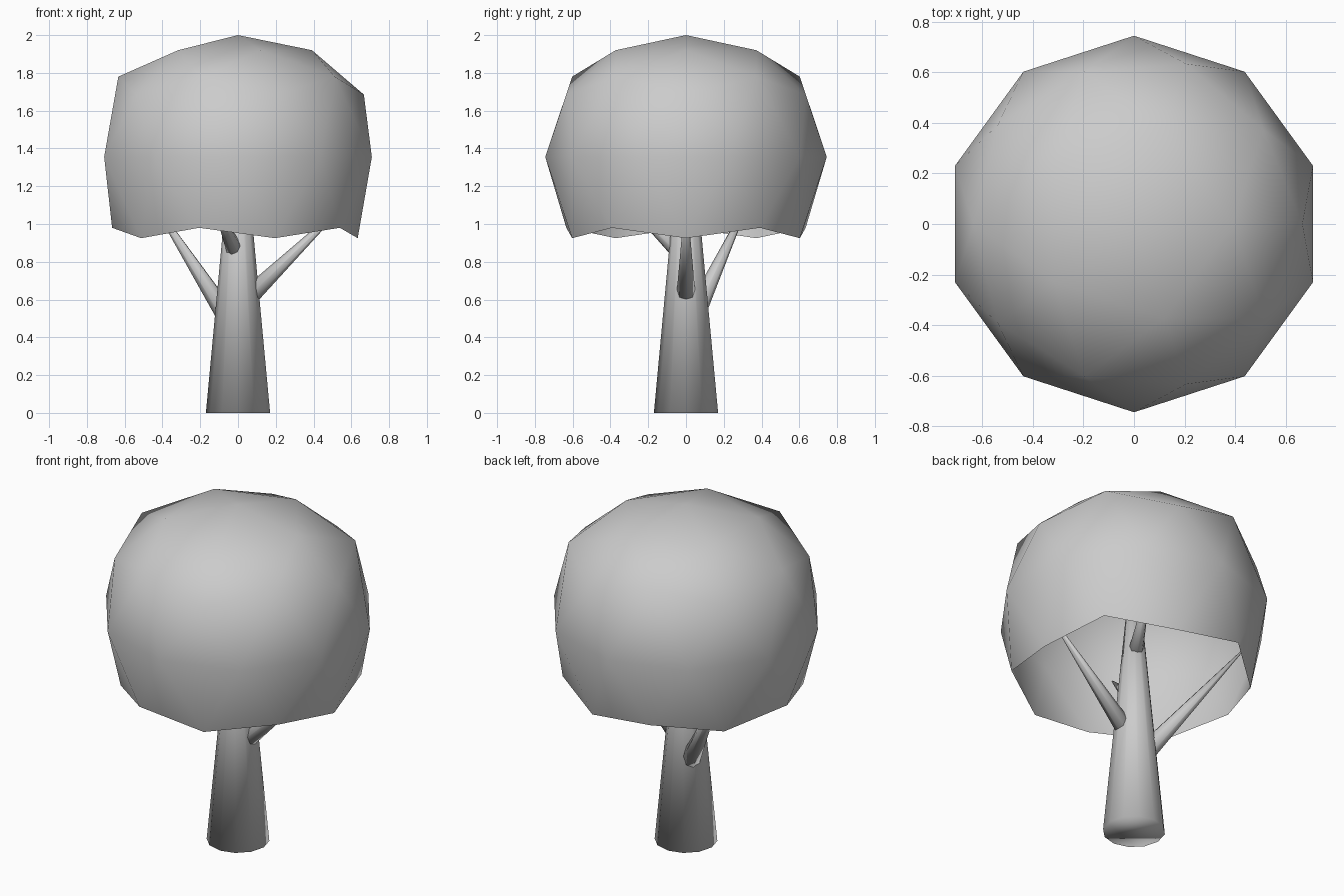
import bpy, bmesh
from math import cos, sin, radians
from mathutils import Vector

if "Cube" in bpy.data.objects:
    bpy.data.objects.remove(bpy.data.objects["Cube"])


def finish(bm, name):
    me = bpy.data.meshes.new(name)
    bm.to_mesh(me)
    bm.free()
    for p in me.polygons:
        p.use_smooth = True
    ob = bpy.data.objects.new(name, me)
    bpy.context.collection.objects.link(ob)
    return ob


def limb(name, a, b, r1, r2, sides):
    """Tapered limb from point a to point b."""
    a, b = Vector(a), Vector(b)
    d = b - a
    bm = bmesh.new()
    bmesh.ops.create_cone(bm, cap_ends=True, segments=sides,
                          radius1=r1, radius2=r2, depth=d.length)
    bmesh.ops.rotate(bm, verts=bm.verts, matrix=d.to_track_quat('Z', 'Y').to_matrix())
    bmesh.ops.translate(bm, verts=bm.verts, vec=(a + b) / 2)
    return finish(bm, name)


# Trunk
limb("trunk", (0, 0, 0), (0, 0, 1.45), 0.17, 0.035, 12)

# Branches: heading, start height, tip distance, tip height, base radius
branches = [(0, 0.56, 0.60, 1.14, 0.056),
            (144, 0.42, 0.60, 1.17, 0.062),
            (248, 0.82, 0.38, 1.15, 0.052),
            (65, 1.08, 0.36, 1.40, 0.045)]
for i, (deg, z0, r, z1, rad) in enumerate(branches):
    c, s = cos(radians(deg)), sin(radians(deg))
    limb(f"branch_{i + 1}", (0, 0, z0), (c * r, s * r, z1), rad, 0.004, 8)

# Crown: open-bottomed icosphere with slightly flattened height levels
levels = [(1, 2.0), (0.851, 1.92), (0.526, 1.78), (0.447, 1.685),
          (0, 1.355), (-0.447, 0.98), (-0.526, 0.925)]
bm = bmesh.new()
bmesh.ops.create_icosphere(bm, subdivisions=2, radius=1)
bmesh.ops.delete(bm, geom=[v for v in bm.verts if v.co.z < -0.6], context='VERTS')
for v in bm.verts:
    z = min(levels, key=lambda l: abs(l[0] - v.co.z))[1]
    v.co = (v.co.x * 0.745, v.co.y * 0.745, z)
finish(bm, "leaf_crown")
